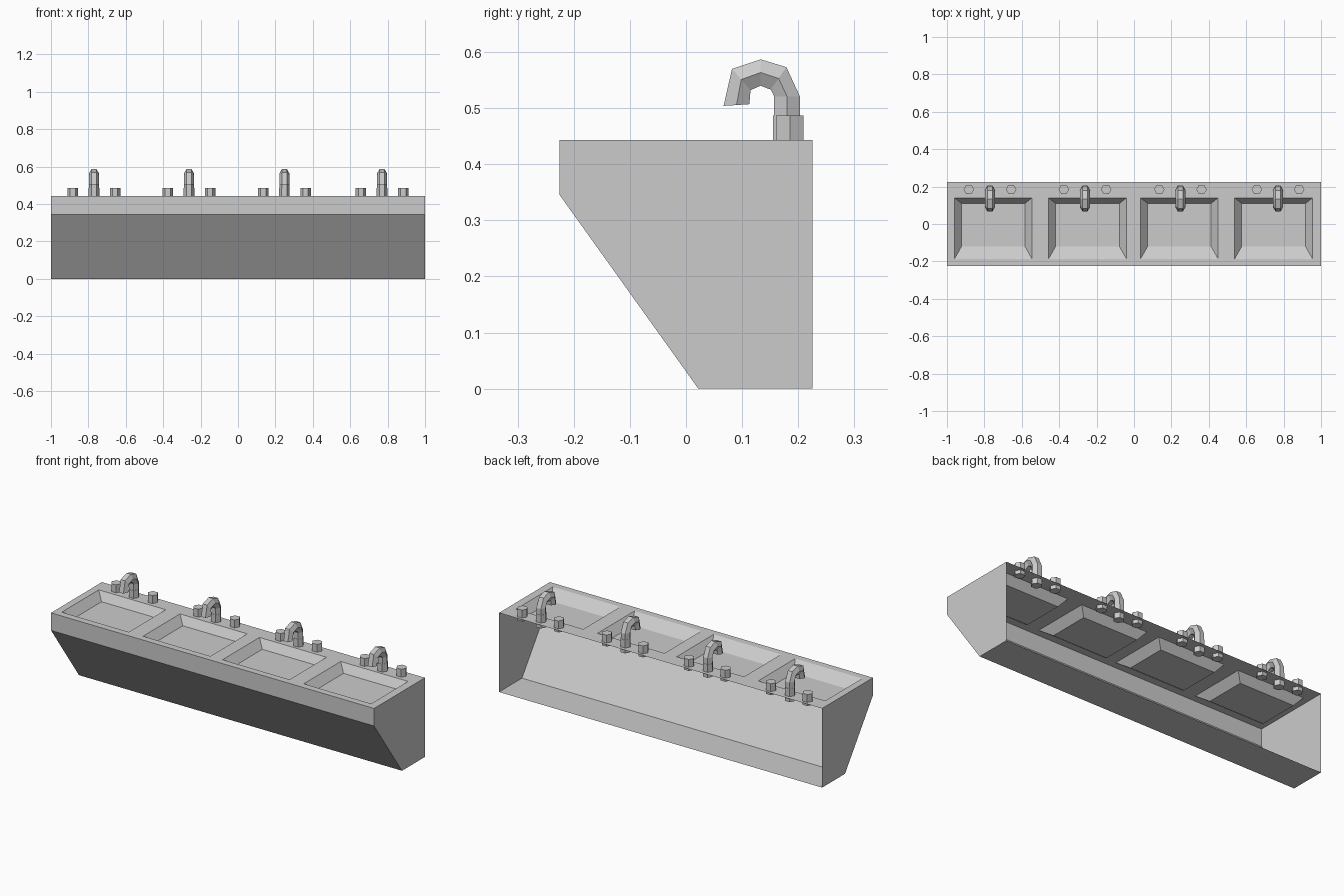
import bpy, bmesh, math

if "Cube" in bpy.data.objects:
    bpy.data.objects.remove(bpy.data.objects["Cube"])

TOP = 0.443
DEPTH = 0.045
FAUCETS = [-0.77, -0.262, 0.248, 0.77]
BASINS = [(-0.96, -0.545), (-0.457, -0.04), (0.035, 0.45), (0.538, 0.955)]
Y0, Y1 = -0.187, 0.14


def finish(name, bm, merge=True, normals=False):
    if merge:
        bmesh.ops.remove_doubles(bm, verts=bm.verts, dist=1e-4)
    if normals:
        bmesh.ops.recalc_face_normals(bm, faces=bm.faces)
    me = bpy.data.meshes.new(name)
    bm.to_mesh(me)
    bm.free()
    ob = bpy.data.objects.new(name, me)
    bpy.context.collection.objects.link(ob)
    return ob


def face(bm, pts):
    return bm.faces.new([bm.verts.new(p) for p in pts])


# Trough shell: front, slope, floor and ends (open at the back)
bm = bmesh.new()
profile = [(-0.225, TOP), (-0.225, 0.345), (0.022, 0), (0.225, 0)]
for (ya, za), (yb, zb) in zip(profile, profile[1:]):
    face(bm, [(-1, ya, za), (-1, yb, zb), (1, yb, zb), (1, ya, za)])
ends = profile + [(0.225, TOP)]
face(bm, [(1, y, z) for y, z in ends])
face(bm, [(-1, y, z) for y, z in reversed(ends)])

# Counter sheet with rectangular openings
xs = [-1] + [x for b in BASINS for x in b] + [1]
ys = [-0.225, Y0, Y1, 0.225]
for i in range(len(xs) - 1):
    for j in range(3):
        if i % 2 and j == 1:
            continue
        a, b, c, d = xs[i], xs[i + 1], ys[j], ys[j + 1]
        face(bm, [(a, c, TOP), (b, c, TOP), (b, d, TOP), (a, d, TOP)])

# Basins: sloped walls and a flat bottom
for a, b in BASINS:
    rim = [(a, Y0, TOP), (b, Y0, TOP), (b, Y1, TOP), (a, Y1, TOP)]
    z = TOP - DEPTH
    low = [(a + 0.038, -0.12, z), (b - 0.038, -0.12, z),
           (b - 0.038, 0.11, z), (a + 0.038, 0.11, z)]
    face(bm, low)
    for k in range(4):
        n = (k + 1) % 4
        face(bm, [rim[n], rim[k], low[k], low[n]])
finish("sink_trough", bm)


# Six-sided post with corners pointing along x
def post(name, x, y, r, z0, z1):
    bpy.ops.mesh.primitive_cylinder_add(vertices=6, radius=r, depth=z1 - z0,
                                        location=(x, y, (z0 + z1) / 2),
                                        rotation=(0, 0, math.pi / 6))
    bpy.context.object.name = name


# Bent spout: (outer, inner) points of each cross-section in the y-z plane
SPOUT = [((0.203, 0.48), (0.157, 0.48)), ((0.203, 0.521), (0.157, 0.521)),
         ((0.179, 0.573), (0.151, 0.533)), ((0.133, 0.587), (0.133, 0.540)),
         ((0.082, 0.570), (0.115, 0.532)), ((0.067, 0.504), (0.113, 0.507))]


def spout(name, x):
    bm = bmesh.new()
    rings = []
    for (oy, oz), (iy, iz) in SPOUT:
        ring = []
        for k in range(6):
            t = k * math.pi / 3
            s = math.sin(t) / math.sin(math.pi / 3) / 2
            ring.append(bm.verts.new((x + 0.027 * math.cos(t),
                                      (oy + iy) / 2 + s * (oy - iy),
                                      (oz + iz) / 2 + s * (oz - iz))))
        rings.append(ring)
    for r0, r1 in zip(rings, rings[1:]):
        for k in range(6):
            n = (k + 1) % 6
            bm.faces.new([r0[k], r0[n], r1[n], r1[k]])
    bm.faces.new(rings[0])
    bm.faces.new(rings[-1])
    finish(name, bm, normals=True)


# Faucets, each with a stem, spout and two knobs
for i, x in enumerate(FAUCETS, 1):
    post(f"faucet_stem_{i}", x, 0.18, 0.0285, TOP - 0.03, 0.487)
    spout(f"faucet_spout_{i}", x)
    for side, s in (("left", -1), ("right", 1)):
        post(f"knob_{side}_{i}", x + s * 0.113, 0.185, 0.028, TOP - 0.02, 0.487)
